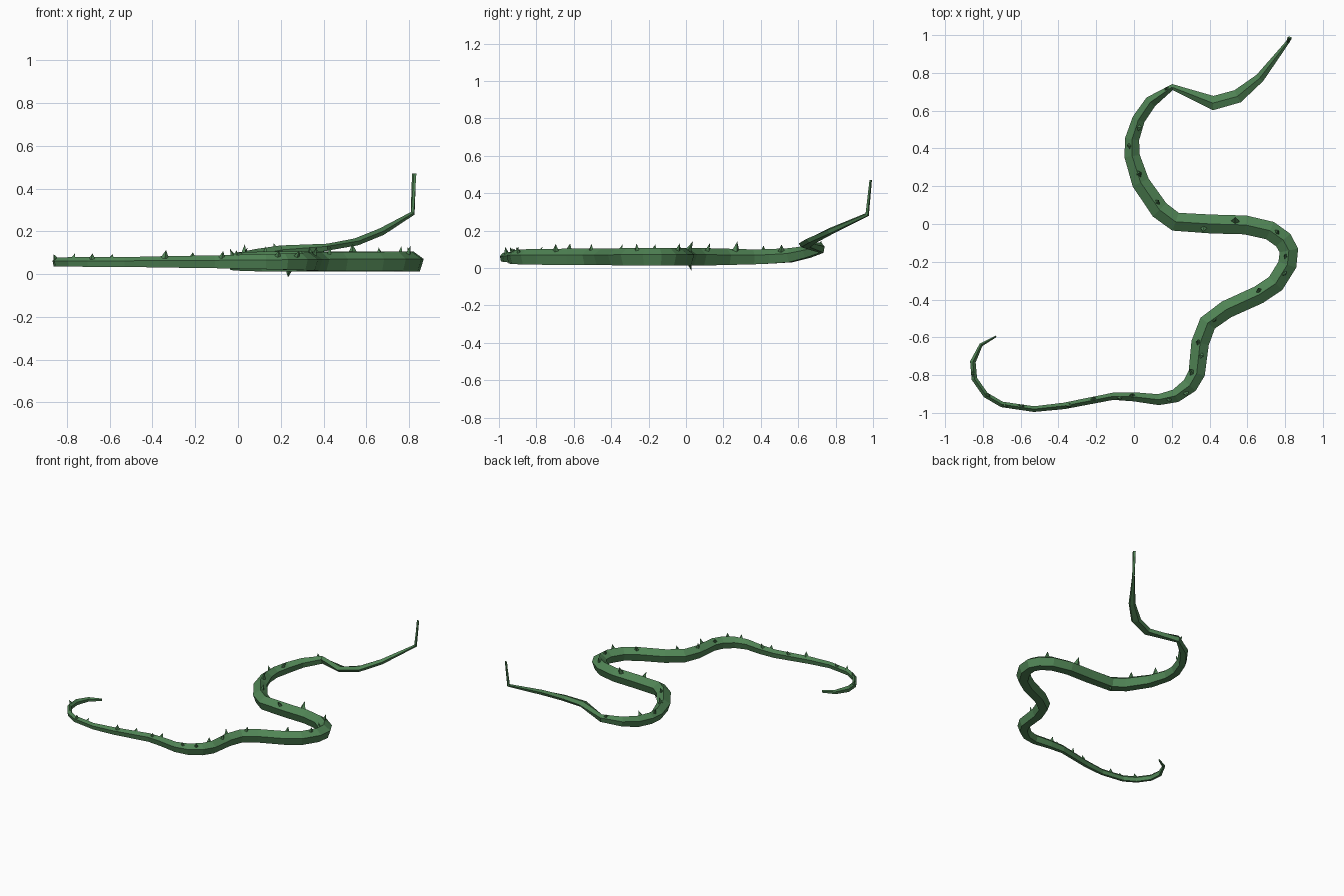
import bpy, bmesh, math
from mathutils import Vector

if "Cube" in bpy.data.objects:
    bpy.data.objects.remove(bpy.data.objects["Cube"])

green = bpy.data.materials.new("vine_green")
green.diffuse_color = (0.08, 0.23, 0.09, 1)
green.use_nodes = True
green.node_tree.nodes["Principled BSDF"].inputs["Base Color"].default_value = green.diffuse_color


def finish(bm, name):
    bmesh.ops.recalc_face_normals(bm, faces=bm.faces)
    mesh = bpy.data.meshes.new(name)
    bm.to_mesh(mesh)
    bm.free()
    mesh.materials.append(green)
    obj = bpy.data.objects.new(name, mesh)
    bpy.context.collection.objects.link(obj)
    return obj


# Part of the vine lying on the ground, tail tip first
ground = [(-.73, -.595), (-.81, -.64), (-.853, -.73), (-.845, -.82), (-.785, -.905),
          (-.70, -.955), (-.53, -.98), (-.37, -.963), (-.11, -.912), (0, -.915),
          (.13, -.93), (.22, -.91), (.295, -.855), (.332, -.79), (.35, -.63),
          (.39, -.525), (.49, -.452), (.66, -.375), (.75, -.315), (.812, -.215),
          (.82, -.14), (.79, -.085), (.72, -.035), (.59, -.005), (.41, 0),
          (.22, .012), (.135, .075), (.035, .22), (-.01, .36), (-.01, .45), (.025, .555)]
# Index, half width, height radius
taper = [(0, .004, .010), (2, .015, .024), (6, .015, .025), (8, .019, .033),
         (10, .029, .039), (12, .042, .045), (14, .047, .048), (20, .05, .052),
         (26, .05, .052), (27, .047, .048), (28, .041, .044), (30, .034, .042)]
# Part that climbs: x, y, z, half width, height radius
climb = [(.09, .648, .083, .032, .036), (.205, .725, .105, .016, .030),
         (.42, .640, .125, .038, .018), (.55, .677, .15, .036, .018),
         (.668, .775, .198, .024, .018), (.817, .968, .285, .009, .012),
         (.825, .987, .47, .011, .006)]


def size_at(i):
    for a, b in zip(taper, taper[1:]):
        if i <= b[0]:
            t = (i - a[0]) / (b[0] - a[0])
            return a[1] + (b[1] - a[1]) * t, a[2] + (b[2] - a[2]) * t
    return taper[-1][1:]


stations = [(x, y, .055 if i < 29 else .058 + .006 * (i - 29), *size_at(i))
            for i, (x, y) in enumerate(ground)] + climb
pts = [Vector(s[:3]) for s in stations]


def frame(i):
    a = (pts[i] - pts[i - 1]).normalized() if i else Vector()
    b = (pts[i + 1] - pts[i]).normalized() if i < len(pts) - 1 else Vector()
    tan = (a + b).normalized()
    side = tan.cross(Vector((0, 0, 1))).normalized()
    return tan, side, side.cross(tan).normalized()


# Five-sided stem with a ridge on top
bm = bmesh.new()
section = [(0, 1), (1, .31), (.62, -.81), (-.62, -.81), (-1, .31)]
rings = []
for i, s in enumerate(stations):
    tan, side, up = frame(i)
    rings.append([bm.verts.new(pts[i] + side * u * s[3] + up * v * s[4]) for u, v in section])
for r, q in zip(rings, rings[1:]):
    for k in range(5):
        bm.faces.new((r[k], r[(k + 1) % 5], q[(k + 1) % 5], q[k]))
bm.faces.new(rings[0])
bm.faces.new(rings[-1])
finish(bm, "vine_stem")

# Thorns: position along the path, lean to the side in degrees, length
thorns = [(2.7, 25, .02), (4.1, -20, .02), (5.1, 15, .02), (5.6, -30, .02), (7.1, 10, .03),
          (7.6, -25, .022), (8.3, 20, .022), (8.9, -20, .025), (10.6, 25, .022),
          (11.6, 35, .025), (12.8, -40, .028), (13.6, 20, .03), (14.0, -15, .03),
          (15.3, 10, .026), (17.1, -25, .028), (18.6, 15, .028), (19.5, -20, .024),
          (21.6, 20, .03), (23.3, 25, .045), (24.2, -35, .03), (26.2, 20, .03),
          (27.3, 10, .04), (28.6, -25, .025), (29.6, 30, .03), (31.8, -30, .02),
          (24.9, 165, .02)]
bm = bmesh.new()
for p, lean, length in thorns:
    i = int(p)
    f = p - i
    c = pts[i].lerp(pts[i + 1], f)
    w = stations[i][3] * (1 - f) + stations[i + 1][3] * f
    h = stations[i][4] * (1 - f) + stations[i + 1][4] * f
    tan, side, up = frame(i)
    ang = math.radians(lean)
    out = side * math.sin(ang) + up * math.cos(ang)
    across = out.cross(tan)
    base = c + side * math.sin(ang) * w * .7 + up * math.cos(ang) * h * .7
    r = .008 + length * .4
    ring = [bm.verts.new(base + tan * r * math.cos(a) + across * r * .7 * math.sin(a))
            for a in (0, math.pi / 2, math.pi, 1.5 * math.pi)]
    tip = bm.verts.new(base + out * (length + h * .3) + tan * .006)
    for k in range(4):
        bm.faces.new((ring[k], ring[(k + 1) % 4], tip))
    bm.faces.new(ring[::-1])
finish(bm, "thorns")
